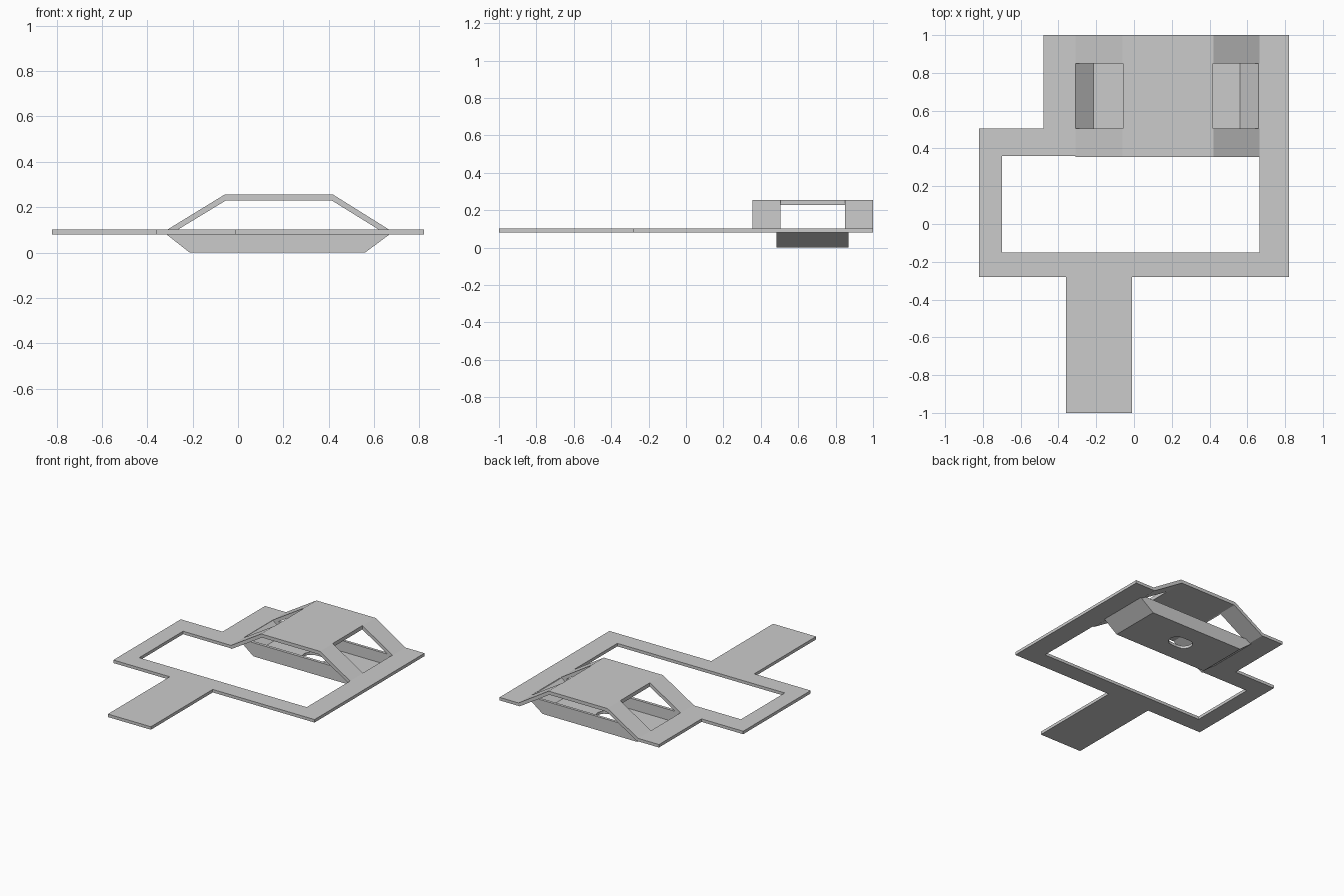
import bpy, bmesh, math
from mathutils import Vector

if "Cube" in bpy.data.objects:
    bpy.data.objects.remove(bpy.data.objects["Cube"])


def prism(name, pts, axis, lo, hi):
    """Extrude a 2D profile: axis 'z' uses (x, y) points, axis 'y' uses (x, z)."""
    def place(p, t):
        return (p[0], p[1], t) if axis == 'z' else (p[0], t, p[1])
    bm = bmesh.new()
    face = bm.faces.new([bm.verts.new(place(p, lo)) for p in pts])
    ext = bmesh.ops.extrude_face_region(bm, geom=[face])
    shift = Vector(place((0, 0), hi - lo))
    moved = [g for g in ext['geom'] if isinstance(g, bmesh.types.BMVert)]
    bmesh.ops.translate(bm, verts=moved, vec=shift)
    bmesh.ops.recalc_face_normals(bm, faces=bm.faces)
    mesh = bpy.data.meshes.new(name)
    bm.to_mesh(mesh)
    bm.free()
    obj = bpy.data.objects.new(name, mesh)
    bpy.context.collection.objects.link(obj)
    return obj


def cut(target, cutter):
    mod = target.modifiers.new("cut", 'BOOLEAN')
    mod.operation = 'DIFFERENCE'
    mod.solver = 'EXACT'
    mod.object = cutter
    cutter.hide_render = True
    bpy.context.view_layer.objects.active = target
    bpy.ops.object.modifier_apply(modifier=mod.name)
    bpy.data.objects.remove(cutter)


# Flat frame with front tab, open at the back between the bridge feet
prism("base_plate", [
    (-0.36, -1), (-0.01, -1), (-0.01, -0.28), (0.82, -0.28), (0.82, 1),
    (0.665, 1), (0.665, -0.15), (-0.70, -0.15), (-0.70, 0.36), (-0.31, 0.36),
    (-0.31, 1), (-0.48, 1), (-0.48, 0.505), (-0.82, 0.505), (-0.82, -0.28),
    (-0.36, -0.28)], 'z', 0.08, 0.102)

# Raised bridge with a window through each slope
bridge = prism("raised_bridge", [
    (-0.31, 0.08), (-0.31, 0.102), (-0.06, 0.255), (0.42, 0.255),
    (0.665, 0.102), (0.665, 0.08), (0.655, 0.08), (0.413, 0.23),
    (-0.053, 0.23), (-0.30, 0.08)], 'y', 0.355, 1.0)
for x0, x1 in ((-0.5, -0.058), (0.418, 0.9)):
    cut(bridge, prism("window_cutter", [
        (x0, 0.505), (x1, 0.505), (x1, 0.85), (x0, 0.85)], 'z', 0.0, 0.4))

# Hanging tray: sloped ends, thin walls, slot through the floor
tray = prism("lower_tray", [
    (-0.315, 0.08), (-0.213, 0), (0.56, 0), (0.668, 0.08),
    (0.67, 0.10), (-0.316, 0.10)], 'y', 0.483, 0.87)
cut(tray, prism("hollow_cutter", [
    (-0.334, 0.12), (-0.215, 0.02), (0.562, 0.02), (0.684, 0.12)],
    'y', 0.505, 0.85))
slot = []
for side, start in ((1, -90), (-1, 90)):
    for i in range(9):
        a = math.radians(start + i * 22.5)
        slot.append((0.155 + side * 0.03 + 0.06 * math.cos(a),
                     0.677 + 0.06 * math.sin(a)))
cut(tray, prism("slot_cutter", slot, 'z', -0.05, 0.06))
